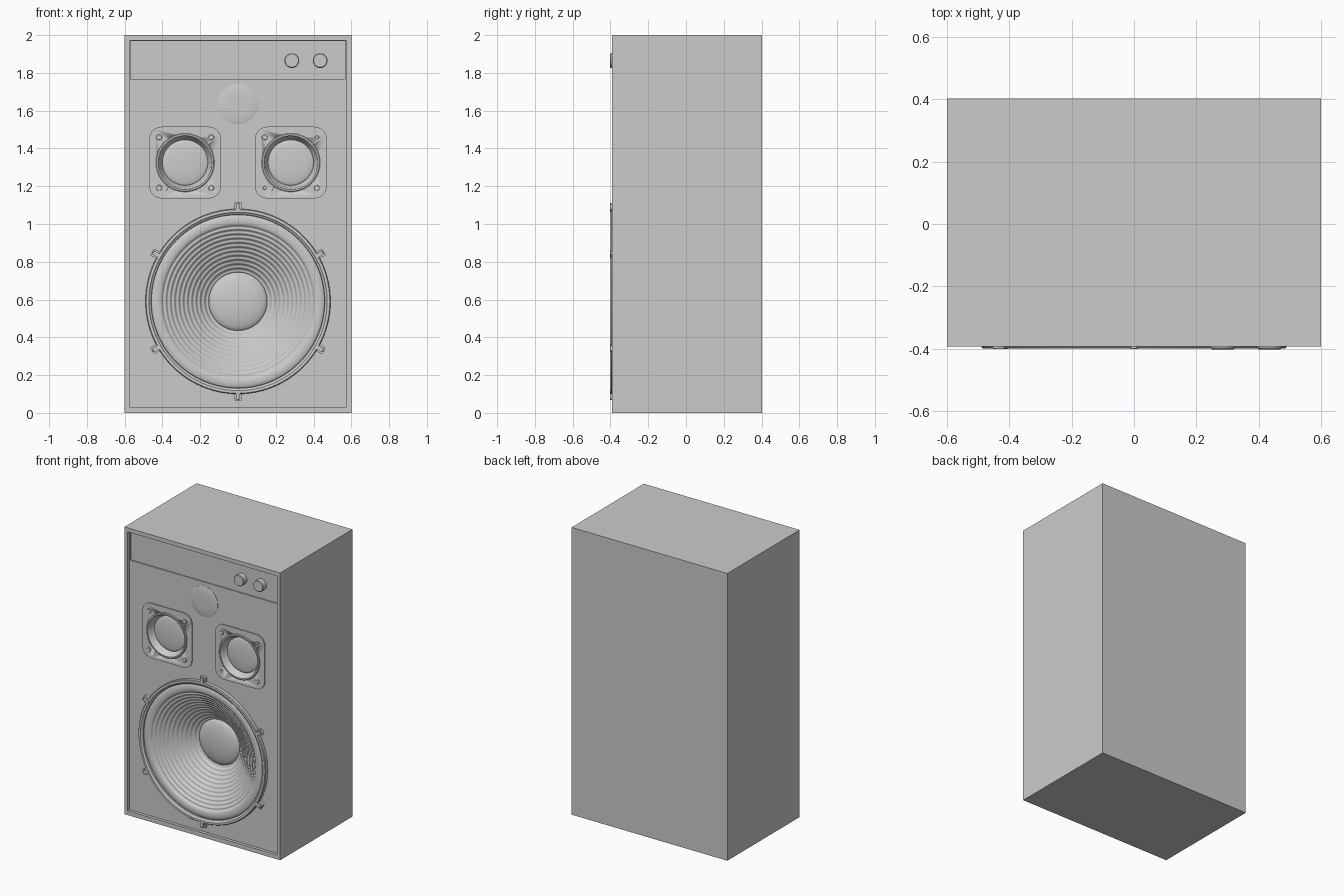
import bpy, bmesh
from math import sin, cos, pi, radians
from mathutils import Matrix

if "Cube" in bpy.data.objects:
    bpy.data.objects.remove(bpy.data.objects["Cube"])

FRONT, BACK = -0.393, 0.402      # cabinet faces
BAFFLE, PANEL = -0.372, -0.364   # recessed front boards


def finish(name, bm, smooth=True):
    mesh = bpy.data.meshes.new(name)
    bm.to_mesh(mesh)
    bm.free()
    ob = bpy.data.objects.new(name, mesh)
    bpy.context.collection.objects.link(ob)
    if smooth:
        bpy.ops.object.select_all(action='DESELECT')
        ob.select_set(True)
        bpy.context.view_layer.objects.active = ob
        bpy.ops.object.shade_smooth_by_angle(angle=radians(35))
    return ob


def lathe(name, x, z, profile, n=64):
    """Spin (radius, y) points, listed from outer back to front centre, about a y axis."""
    bm = bmesh.new()
    rings = [[bm.verts.new((x + r * cos(2 * pi * k / n), y, z + r * sin(2 * pi * k / n)))
              for k in range(n)] for r, y in profile]
    for a, b in zip(rings, rings[1:]):
        for k in range(n):
            m = (k + 1) % n
            bm.faces.new((a[k], a[m], b[m], b[k]))
    bmesh.ops.remove_doubles(bm, verts=bm.verts, dist=1e-5)
    return finish(name, bm)


def disc(name, x, z, r, back, front, bevel=0.002, n=32):
    return lathe(name, x, z, [(0, back), (r, back), (r, front + bevel),
                              (r - bevel, front), (0, front)], n)


def box(name, x0, x1, y0, y1, z0, z1, corner=0, turn=None):
    bm = bmesh.new()
    bmesh.ops.create_cube(bm, size=1)
    bmesh.ops.scale(bm, vec=(x1 - x0, y1 - y0, z1 - z0), verts=bm.verts)
    bmesh.ops.translate(bm, vec=((x0 + x1) / 2, (y0 + y1) / 2, (z0 + z1) / 2), verts=bm.verts)
    if corner:
        edges = [e for e in bm.edges if abs(e.verts[0].co.y - e.verts[1].co.y) > 1e-5]
        bmesh.ops.bevel(bm, geom=edges, offset=corner, segments=5, profile=0.5, affect='EDGES')
    if turn:
        bmesh.ops.transform(bm, matrix=turn, verts=bm.verts)
    return finish(name, bm, bool(corner))


def cut(ob, cutter):
    cutter.hide_render = True
    mod = ob.modifiers.new("cut", 'BOOLEAN')
    mod.operation, mod.solver, mod.object = 'DIFFERENCE', 'EXACT', cutter
    bpy.context.view_layer.objects.active = ob
    bpy.ops.object.modifier_apply(modifier=mod.name)
    bpy.data.objects.remove(cutter)


# Cabinet with lipped front, recessed control panel and driver openings
WZ, MX, MZ = 0.59, 0.28, 1.325
cabinet = box("cabinet", -0.6, 0.6, FRONT, BACK, 0, 2)
cut(cabinet, box("baffle_cutter", -0.575, 0.575, -0.5, BAFFLE, 0.03, 1.972))
cut(cabinet, box("panel_cutter", -0.57, 0.57, -0.5, PANEL, 1.768, 1.968))
cut(cabinet, disc("woofer_cutter", 0, WZ, 0.465, -0.1, -0.5, n=64))
for s in (-1, 1):
    cut(cabinet, disc("mid_cutter", s * MX, MZ, 0.146, -0.3, -0.5, n=48))

# Woofer: rim, rolled surround, ribbed cone, domed cap
lathe("woofer_rim", 0, WZ, [(0.49, BAFFLE + 0.002), (0.49, -0.394), (0.486, -0.399),
                            (0.472, -0.399), (0.468, -0.394), (0.46, -0.390), (0.458, -0.375)], 96)
roll = [(0.43 + 0.03 * cos(pi * i / 10), -0.376 - 0.012 * sin(pi * i / 10)) for i in range(11)]
lathe("woofer_surround", 0, WZ, roll, 96)
cone = []
for i in range(89):
    t = i / 88
    rib = 0.0028 * sin(2 * pi * 11 * t) if 0 < t < 1 else 0
    cone.append((0.401 - 0.249 * t, -0.376 + 0.176 * t ** 1.15 + rib))
lathe("woofer_cone", 0, WZ, cone, 96)
lathe("dust_cap", 0, WZ, [(0.156 * cos(pi / 2 * i / 10), -0.2 - 0.036 * sin(pi / 2 * i / 10))
                          for i in range(11)], 64)

# Woofer clamps and their bolts
for k in range(6):
    a = k * pi / 3
    turn = Matrix.Translation((0, 0, WZ)) @ Matrix.Rotation(a, 4, 'Y')
    box("woofer_clamp", -0.02, 0.02, -0.392, BAFFLE + 0.002, 0.488, 0.525, 0.005, turn)
    box("clamp_finger", -0.011, 0.011, -0.4015, -0.388, 0.474, 0.515, 0.003, turn)
    disc("clamp_bolt", 0.512 * sin(a), WZ + 0.512 * cos(a), 0.01, -0.38, -0.4015, n=16)

# Pair of midrange drivers on rounded plates
for s in (-1, 1):
    x = s * MX
    plate = box("mid_plate", x - 0.19, x + 0.19, -0.380, BAFFLE + 0.002,
                MZ - 0.19, MZ + 0.19, 0.065)
    cut(plate, disc("plate_cutter", x, MZ, 0.146, -0.3, -0.5, n=48))
    lathe("mid_ring", x, MZ, [(0.155, -0.378), (0.155, -0.386), (0.151, -0.389), (0.143, -0.389),
                              (0.138, -0.384), (0.134, -0.365), (0.12, -0.345)])
    lathe("mid_dome", x, MZ, [(0.121 * cos(pi / 2 * i / 8), -0.345 - 0.014 * sin(pi / 2 * i / 8))
                              for i in range(9)])
    for sx in (-1, 1):
        for sz in (-1, 1):
            r = 0.015 if sx * sz == -s * 1 * s * s * s or sx * sz == -s else 0.01
            disc("mid_screw", x + sx * 0.138, MZ + sz * 0.134, r, -0.378, -0.386, n=20)

# Tweeter disc
lathe("tweeter", 0, 1.635, [(0.106, BAFFLE + 0.002), (0.106, -0.374), (0.1, -0.376),
                            (0.05, -0.377), (0, -0.377)])

# Control knobs
for x in (0.285, 0.435):
    disc("control_knob", x, 1.865, 0.039, PANEL + 0.002, -0.402, 0.004, 40)
